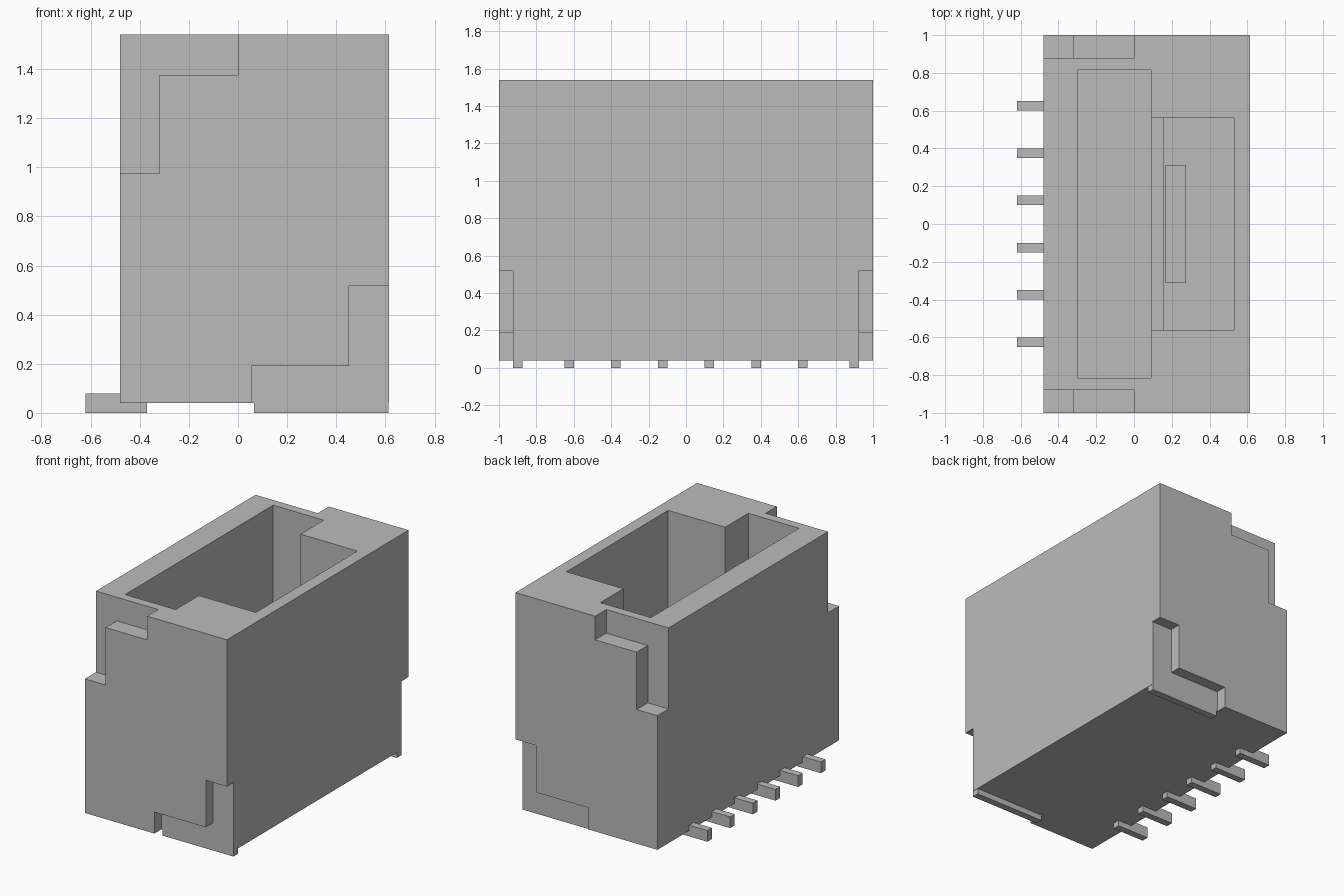
import bpy
import bmesh

if "Cube" in bpy.data.objects:
    bpy.data.objects.remove(bpy.data.objects["Cube"], do_unlink=True)

GREY = (0.5, 0.5, 0.5, 1.0)
grey = bpy.data.materials.new("plain grey")
grey.use_nodes = True
grey.diffuse_color = GREY
grey.node_tree.nodes["Principled BSDF"].inputs["Base Color"].default_value = GREY


def prism(name, profile, y0, y1):
    """Extrude an x-z outline from y0 to y1."""
    bm = bmesh.new()
    face = bm.faces.new([bm.verts.new((x, y0, z)) for x, z in profile])
    side = bmesh.ops.extrude_face_region(bm, geom=[face])["geom"]
    moved = [v for v in side if isinstance(v, bmesh.types.BMVert)]
    bmesh.ops.translate(bm, verts=moved, vec=(0, y1 - y0, 0))
    bmesh.ops.recalc_face_normals(bm, faces=bm.faces)
    mesh = bpy.data.meshes.new(name)
    bm.to_mesh(mesh)
    bm.free()
    mesh.materials.append(grey)
    obj = bpy.data.objects.new(name, mesh)
    bpy.context.collection.objects.link(obj)
    return obj


def box(name, x0, x1, y0, y1, z0, z1):
    return prism(name, [(x0, z0), (x1, z0), (x1, z1), (x0, z1)], y0, y1)


def cut(target, cutter):
    """Subtract the cutter from the target and discard it."""
    cutter.hide_render = True
    mod = target.modifiers.new("cut", "BOOLEAN")
    mod.operation = "DIFFERENCE"
    mod.solver = "EXACT"
    mod.object = cutter
    bpy.context.view_layer.objects.active = target
    bpy.ops.object.modifier_apply(modifier=mod.name)
    bpy.data.objects.remove(cutter, do_unlink=True)


LEFT, RIGHT, BOTTOM, TOP = -0.48, 0.615, 0.04, 1.54
OVER = 0.1  # how far cutters reach past the housing

# Housing with the open socket
housing = box("housing", LEFT, RIGHT, -1, 1, BOTTOM, TOP)
cut(housing, box("long_pocket", -0.30, 0.09, -0.815, 0.815, 0.35, TOP + OVER))
cut(housing, box("step_pocket", 0.08, 0.165, -0.56, 0.56, 0.45, TOP + OVER))
cut(housing, box("wide_pocket", 0.16, 0.53, -0.56, 0.56, 0.40, TOP + OVER))

# Raised rib on the socket floor
box("floor_rib", 0.165, 0.275, -0.31, 0.31, 0.38, 0.55)

# Stepped notches at both ends
top_notch = [(LEFT - OVER, 0.975), (-0.32, 0.975), (-0.32, 1.375),
             (0.0, 1.375), (0.0, TOP + OVER), (LEFT - OVER, TOP + OVER)]
foot_notch = [(0.055, BOTTOM - OVER), (RIGHT + OVER, BOTTOM - OVER),
              (RIGHT + OVER, 0.517), (0.452, 0.517), (0.452, 0.19), (0.055, 0.19)]

# Bent solder tabs sitting in the lower notches
tab = [(0.065, 0), (0.613, 0), (0.613, 0.51), (0.456, 0.51),
       (0.456, 0.187), (0.065, 0.187)]

for side, label in ((-1, "front"), (1, "back")):
    cut(housing, prism("top_notch", top_notch, side * 0.878, side * 1.1))
    cut(housing, prism("foot_notch", foot_notch, side * 0.922, side * 1.1))
    prism(label + "_solder_tab", tab, side * 0.875, side * 0.925)

# Row of contact pins
for i in range(6):
    y = (i - 2.5) * 0.25
    box(f"contact_pin_{i + 1}", -0.62, -0.37, y - 0.025, y + 0.025, 0, 0.078)
